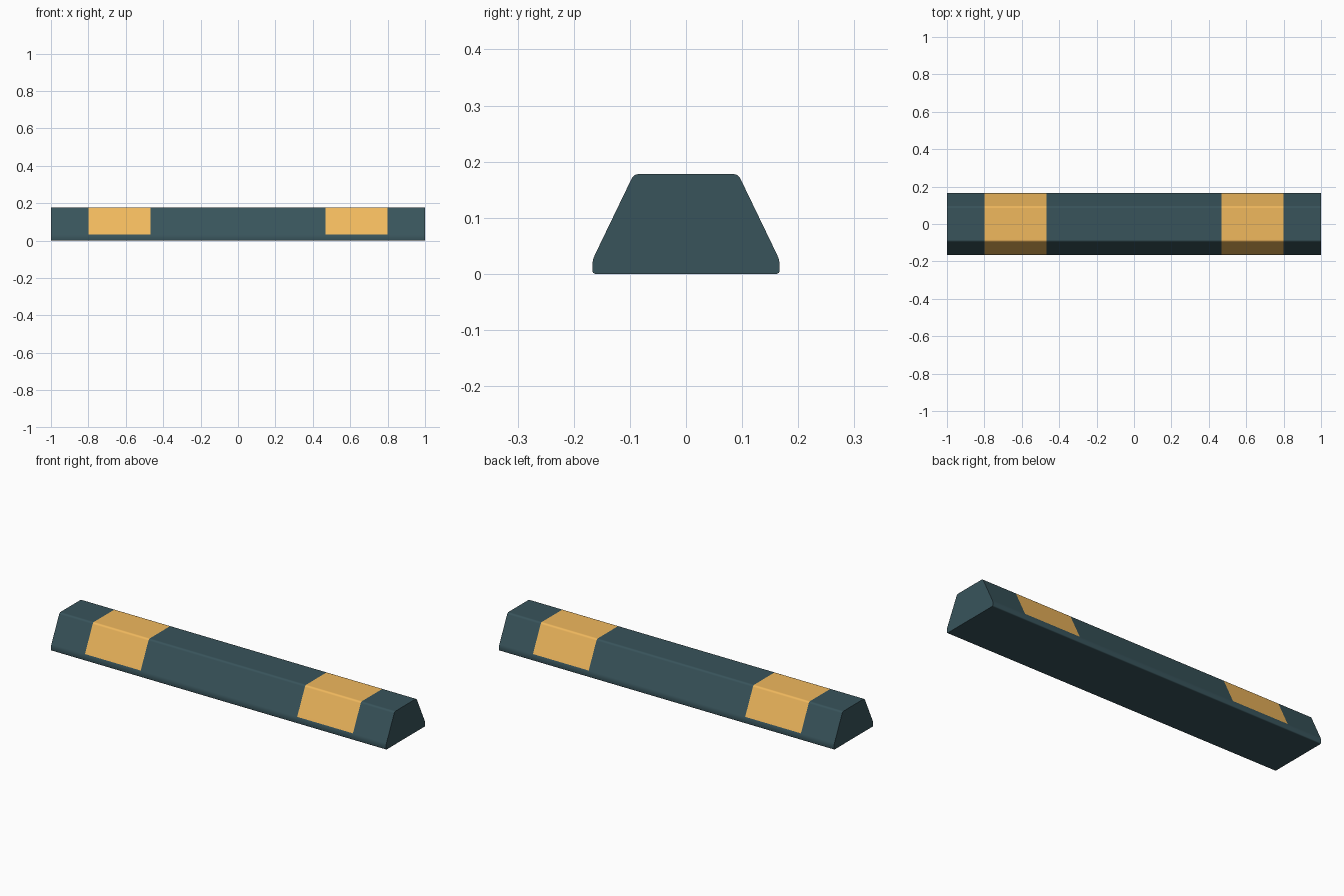
import bpy, bmesh, math
from mathutils import Vector

if "Cube" in bpy.data.objects:
    bpy.data.objects.remove(bpy.data.objects["Cube"])


def material(name, color):
    m = bpy.data.materials.new(name)
    m.diffuse_color = (*color, 1)
    m.use_nodes = True
    m.node_tree.nodes["Principled BSDF"].inputs["Base Color"].default_value = m.diffuse_color
    return m


def rounded(corner, before, after, cut, steps):
    # Replace a profile corner by a smooth curve that starts and ends 'cut' away
    c = Vector(corner)
    a = c + (Vector(before) - c).normalized() * cut
    b = c + (Vector(after) - c).normalized() * cut
    return [a * (1 - t) ** 2 + c * 2 * t * (1 - t) + b * t ** 2
            for t in (i / steps for i in range(steps + 1))]


# Half cross-section (y, z): foot, shoulder and top corners
foot, shoulder, top = (0.167, 0), (0.167, 0.0245), (0.093, 0.178)
half = (rounded(foot, (0, 0), shoulder, 0.007, 4)
        + rounded(shoulder, foot, top, 0.0105, 4)
        + rounded(top, shoulder, (0, 0.178), 0.009, 4))
profile = half + [Vector((-p.x, p.y)) for p in reversed(half)]

# Sweep along x, with cuts where the painted bands begin and end
stations = [-1, -0.8, -0.467, 0.467, 0.8, 1]
bm = bmesh.new()
rings = [[bm.verts.new((x, p.x, p.y)) for p in profile] for x in stations]
n = len(profile)
for s in range(len(rings) - 1):
    for i in range(n):
        j = (i + 1) % n
        f = bm.faces.new((rings[s][i], rings[s][j], rings[s + 1][j], rings[s + 1][i]))
        # Bands cover everything above the foot
        if s in (1, 3) and f.calc_center_median().z > 0.04:
            f.material_index = 1
bm.faces.new(rings[0])
bm.faces.new(rings[-1])
bmesh.ops.recalc_face_normals(bm, faces=bm.faces)

mesh = bpy.data.meshes.new("wheel_stop")
bm.to_mesh(mesh)
bm.free()
mesh.materials.append(material("dark_rubber", (0.040, 0.088, 0.105)))
mesh.materials.append(material("yellow_paint", (0.87, 0.48, 0.11)))
stop = bpy.data.objects.new("wheel_stop", mesh)
bpy.context.collection.objects.link(stop)

# Smooth rounded edges, flat main faces, crisp ends
bpy.context.view_layer.objects.active = stop
stop.select_set(True)
bpy.ops.object.shade_smooth_by_angle(angle=math.radians(35))
weighted = stop.modifiers.new("weighted_normals", 'WEIGHTED_NORMAL')
weighted.keep_sharp = True
